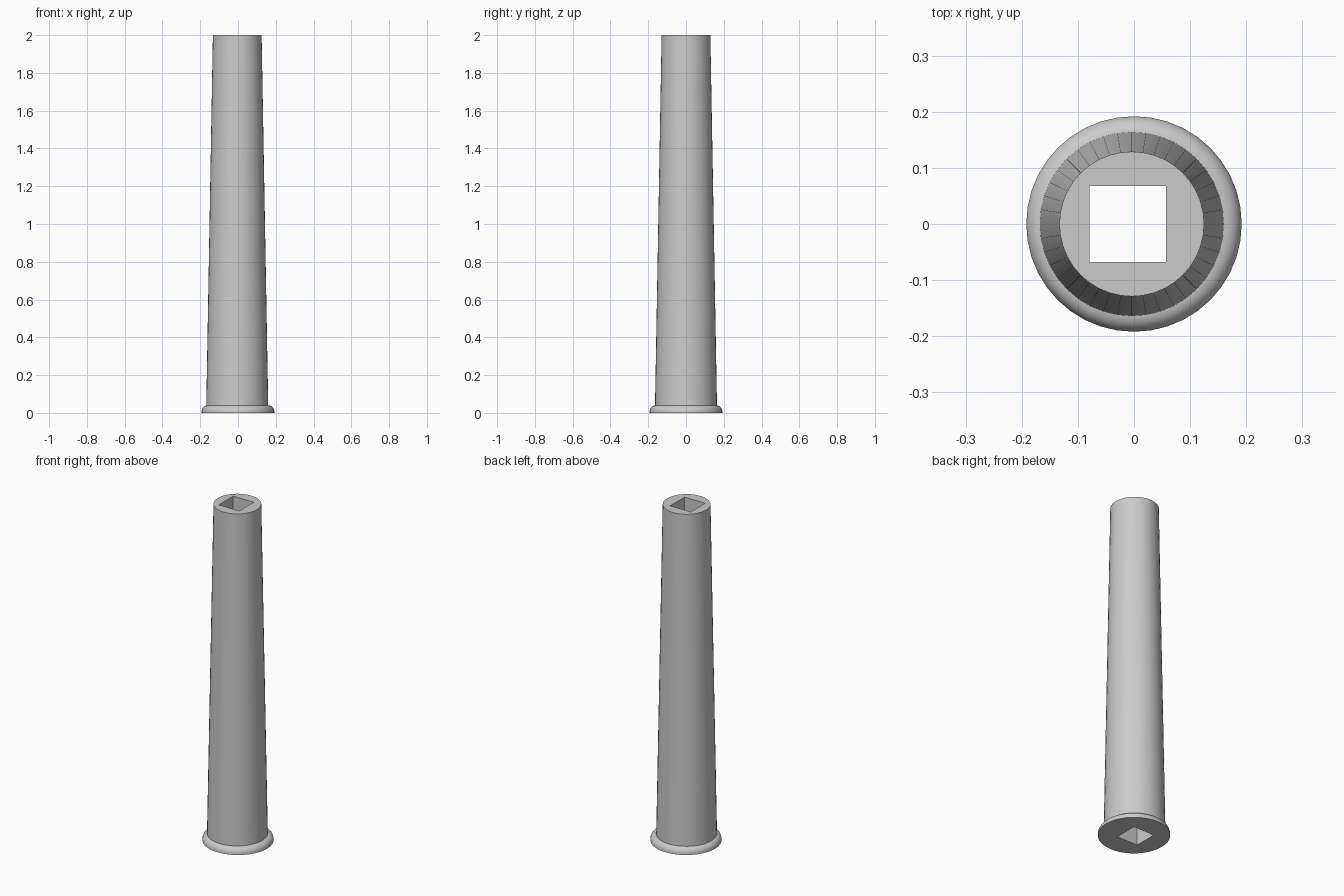
import bpy, bmesh, math
from mathutils import Vector

default = bpy.data.objects.get("Cube")
if default:
    bpy.data.objects.remove(default, do_unlink=True)

SIDES = 40
HOLE_X, HOLE_HALF = -0.011, 0.068

grey = bpy.data.materials.new("plain grey")
grey.use_nodes = True
grey.diffuse_color = (0.6, 0.6, 0.6, 1)
grey.node_tree.nodes["Principled BSDF"].inputs["Base Color"].default_value = (0.6, 0.6, 0.6, 1)


def ring(bm, points):
    """Closed loop of vertices and its edges."""
    verts = [bm.verts.new(p) for p in points]
    edges = [bm.edges.new((v, verts[i - 1])) for i, v in enumerate(verts)]
    return verts, edges


def skin(bm, low, high):
    """Quads between two loops of equal length."""
    for i in range(len(low)):
        bm.faces.new((low[i - 1], low[i], high[i], high[i - 1]))


def circle(radius, z, cx):
    steps = [math.tau * i / SIDES for i in range(SIDES)]
    return [Vector((cx + radius * math.cos(a), radius * math.sin(a), z)) for a in steps]


def square(z):
    corners = [(-1, -1), (1, -1), (1, 1), (-1, 1)]
    return [Vector((HOLE_X + HOLE_HALF * x, HOLE_HALF * y, z)) for x, y in corners]


def pierced_lathe(name, profile, cx):
    """Turned solid with a square channel right through it."""
    bm = bmesh.new()
    outer = [ring(bm, circle(r, z, cx)) for r, z in profile]
    inner = [ring(bm, square(profile[i][1])) for i in (0, -1)]
    for low, high in zip(outer, outer[1:]):
        skin(bm, low[0], high[0])
    skin(bm, inner[1][0], inner[0][0])
    # flat end faces around the channel
    for i, normal_z in ((0, -1), (-1, 1)):
        bmesh.ops.triangle_fill(bm, use_beauty=True, use_dissolve=False,
                                edges=outer[i][1] + inner[i][1],
                                normal=Vector((0, 0, normal_z)))
    bmesh.ops.recalc_face_normals(bm, faces=bm.faces[:])
    mesh = bpy.data.meshes.new(name)
    bm.to_mesh(mesh)
    bm.free()
    mesh.materials.append(grey)
    obj = bpy.data.objects.new(name, mesh)
    bpy.context.collection.objects.link(obj)
    bpy.ops.object.select_all(action='DESELECT')
    obj.select_set(True)
    bpy.context.view_layer.objects.active = obj
    bpy.ops.object.shade_smooth_by_angle(angle=math.radians(35))
    return obj


# Rounded foot rim
foot = [(0.192, 0), (0.192, 0.012), (0.189, 0.022), (0.183, 0.031), (0.174, 0.037), (0.164, 0.04)]
pierced_lathe("foot_rim", foot, 0)

# Tall tapering shaft
pierced_lathe("tapered_shaft", [(0.164, 0.04), (0.129, 2)], -0.004)
